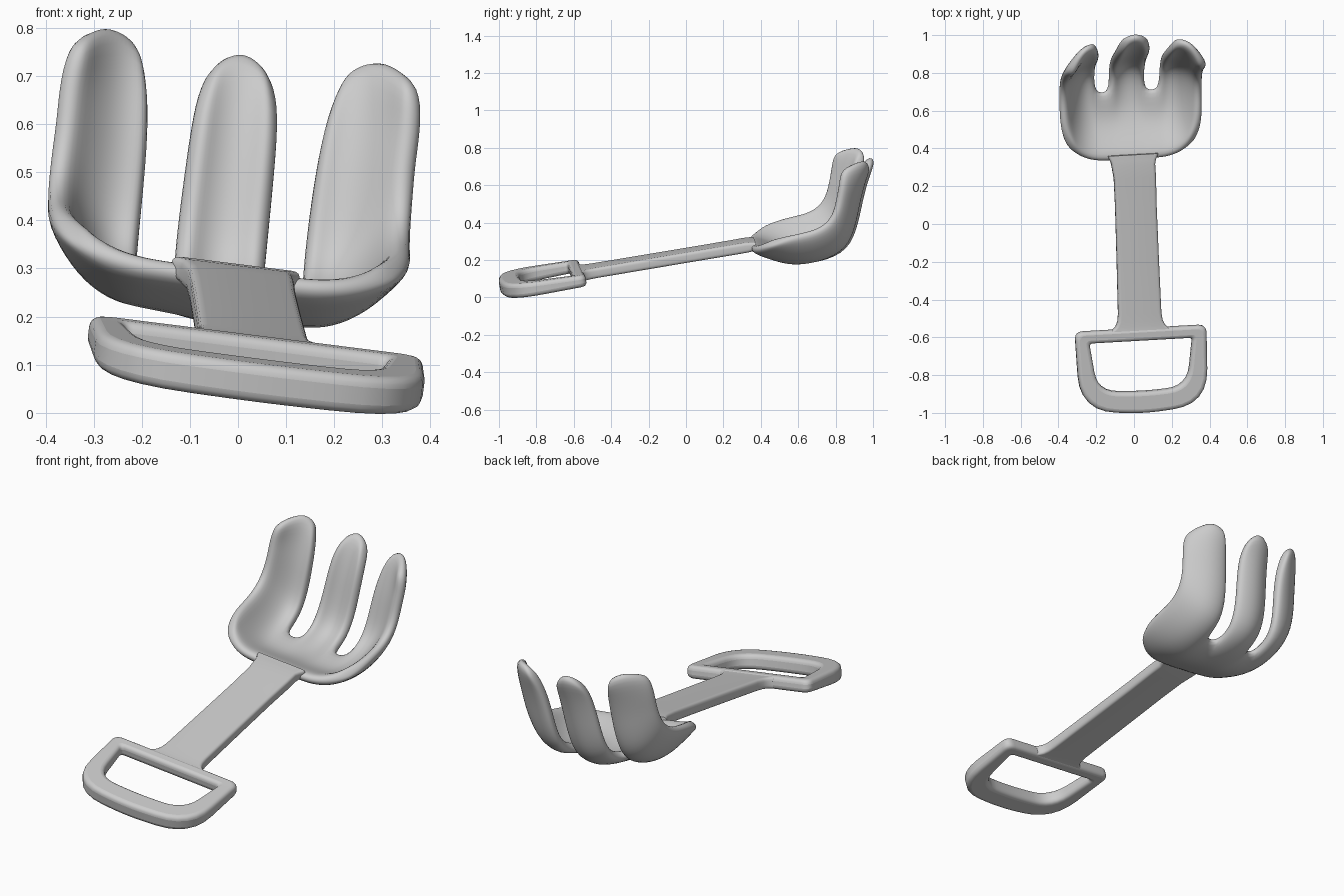
import bpy, bmesh, math
from mathutils import Vector, Matrix

if "Cube" in bpy.data.objects:
    bpy.data.objects.remove(bpy.data.objects["Cube"])

# The whole toy rake lies slightly pitched, rolled and turned
V = Vector((-0.035, 0.985, 0.165)).normalized()
U = Vector((0.99, 0.056, -0.125))
U = (U - V * U.dot(V)).normalized()
N = U.cross(V)
FRAME = Matrix.Translation((0.013, 0, 0.225)) @ Matrix((U, V, N)).transposed().to_4x4()


def finish(name, bm):
    bmesh.ops.recalc_face_normals(bm, faces=bm.faces)
    for f in bm.faces:
        f.smooth = True
    me = bpy.data.meshes.new(name)
    bm.to_mesh(me)
    bm.free()
    ob = bpy.data.objects.new(name, me)
    bpy.context.collection.objects.link(ob)
    ob.matrix_world = FRAME
    return ob


def rounded(corners, n=7):
    """Closed outline from (u, v, cut) corners, each rounded off."""
    out = []
    for i, (x, y, d) in enumerate(corners):
        p = Vector((x, y))
        a = p + (Vector(corners[i - 1][:2]) - p).normalized() * d
        b = p + (Vector(corners[(i + 1) % len(corners)][:2]) - p).normalized() * d
        for k in range(n):
            t = k / (n - 1)
            out.append(a * (1 - t) ** 2 + p * 2 * t * (1 - t) + b * t * t)
    return out


# D-shaped grip: ring between two rounded outlines, thicker toward the end
outer = rounded([(.353, -.56, .045), (-.35, -.56, .045), (-.335, -.985, .19),
                 (0, -1.015, .1), (.345, -.985, .19)])
inner = rounded([(.275, -.625, .02), (-.275, -.625, .02), (-.24, -.885, .11),
                 (0, -.9, .1), (.24, -.885, .11)])
bm = bmesh.new()


def loop(pts, side):
    return [bm.verts.new((p.x, p.y, side * (.032 + .022 * max(0, -.6 - p.y)))) for p in pts]


loops = [loop(outer, 1), loop(inner, 1), loop(inner, -1), loop(outer, -1)]
n = len(outer)
for a, b in zip(loops, loops[1:] + loops[:1]):
    for i in range(n):
        j = (i + 1) % n
        bm.faces.new((a[i], a[j], b[j], b[i]))
m = finish("grip", bm).modifiers.new("round_edges", 'BEVEL')
m.width, m.segments, m.use_clamp_overlap = .022, 4, False
m.limit_method, m.angle_limit = 'ANGLE', math.radians(40)

# Flat shaft: rounded-rectangle sections, flaring at both ends
bm = bmesh.new()
stations = [(-.60, .17), (-.57, .165), (-.56, .147), (-.545, .131), (-.52, .12), (-.48, .115),
            (-.2, .112), (.1, .11), (.25, .112), (.32, .116), (.345, .122), (.36, .13), (.375, .135)]
rings = []
for v, w in stations:
    t = .028 - .1 * max(0, v - .32)
    sec = rounded([(w, t, .018), (-w, t, .018), (-w, -t, .018), (w, -t, .018)], 5)
    rings.append([bm.verts.new((p.x - .006 * (v > .3), v, p.y)) for p in sec])
for a, b in zip(rings, rings[1:]):
    for i in range(len(a)):
        j = (i + 1) % len(a)
        bm.faces.new((a[i], a[j], b[j], b[i]))
bm.faces.new(rings[0])
bm.faces.new(rings[-1])
finish("shaft", bm)

# Scooped head with three tines: blend a centre profile into a rim profile
centre = [(.345, 0), (.43, -.045), (.55, -.115), (.70, -.137), (.855, -.105),
          (.92, .03), (.96, .14), (1.012, .26), (1.07, .36)]
rim = [(.44, .03), (.52, .05), (.60, .06), (.69, .065), (.78, .095),
       (.825, .15), (.85, .21), (.875, .285), (.885, .36)]
blend = [5, 5, 4.5, 4.5, 4, 3.5, 3.3, 3.3, 3.3]
palm_width = [.89, .98] + [1] * 7
tine_width = [1] * 6 + [.98, .94, .72]
columns = [(c, hw, f) for c, hw in ((-.272, .098), (0, .09), (.272, .098))
           for f in (-1, -.6, 0, .6, 1)]
bm = bmesh.new()
grid = []
for c, hw, f in columns:
    s = min(1, abs(c + hw * f) / .37)
    gap_side = c == 0 or f * c < 0
    col = []
    for r, (a, b) in enumerate(zip(centre, rim)):
        w = s ** blend[r]
        v = a[0] + (b[0] - a[0]) * w
        h = a[1] + (b[1] - a[1]) * w
        if r >= 4:                                   # hollow of each tine
            v -= f * f * (.04 if c == 0 else .03 if gap_side else .015)
        if r in (3, 4) and gap_side:                 # raised edge at the gaps
            h += .035 * f * f
        if r == 8:                                   # rounded tip
            h = (.358 if c == 0 else .376) - .045 * f * f + .03 * w
            v -= .02 * f * f * (not gap_side) - .03 * w * (not gap_side)
        u = (c + hw * f * tine_width[r]) * palm_width[r] - .014
        if c and r >= 7:                             # tips lean outward
            u += math.copysign(.012 * (r - 6) / 2, c)
        col.append(bm.verts.new((u, v, h)))
    grid.append(col)
for i in range(len(grid) - 1):
    rows = 3 if i % 5 == 4 else 8                    # gaps end at the palm
    for r in range(rows):
        bm.faces.new((grid[i][r], grid[i + 1][r], grid[i + 1][r + 1], grid[i][r + 1]))
head = finish("tined_head", bm)
m = head.modifiers.new("thickness", 'SOLIDIFY')
m.thickness, m.offset = .055, 0
m = head.modifiers.new("smooth", 'SUBSURF')
m.levels = m.render_levels = 2

# Smooth shading with crisp creases on the flat parts
bpy.context.view_layer.update()
for name in ("grip", "shaft"):
    bpy.ops.object.select_all(action='DESELECT')
    ob = bpy.data.objects[name]
    ob.select_set(True)
    bpy.context.view_layer.objects.active = ob
    bpy.ops.object.shade_smooth_by_angle(angle=math.radians(40))
